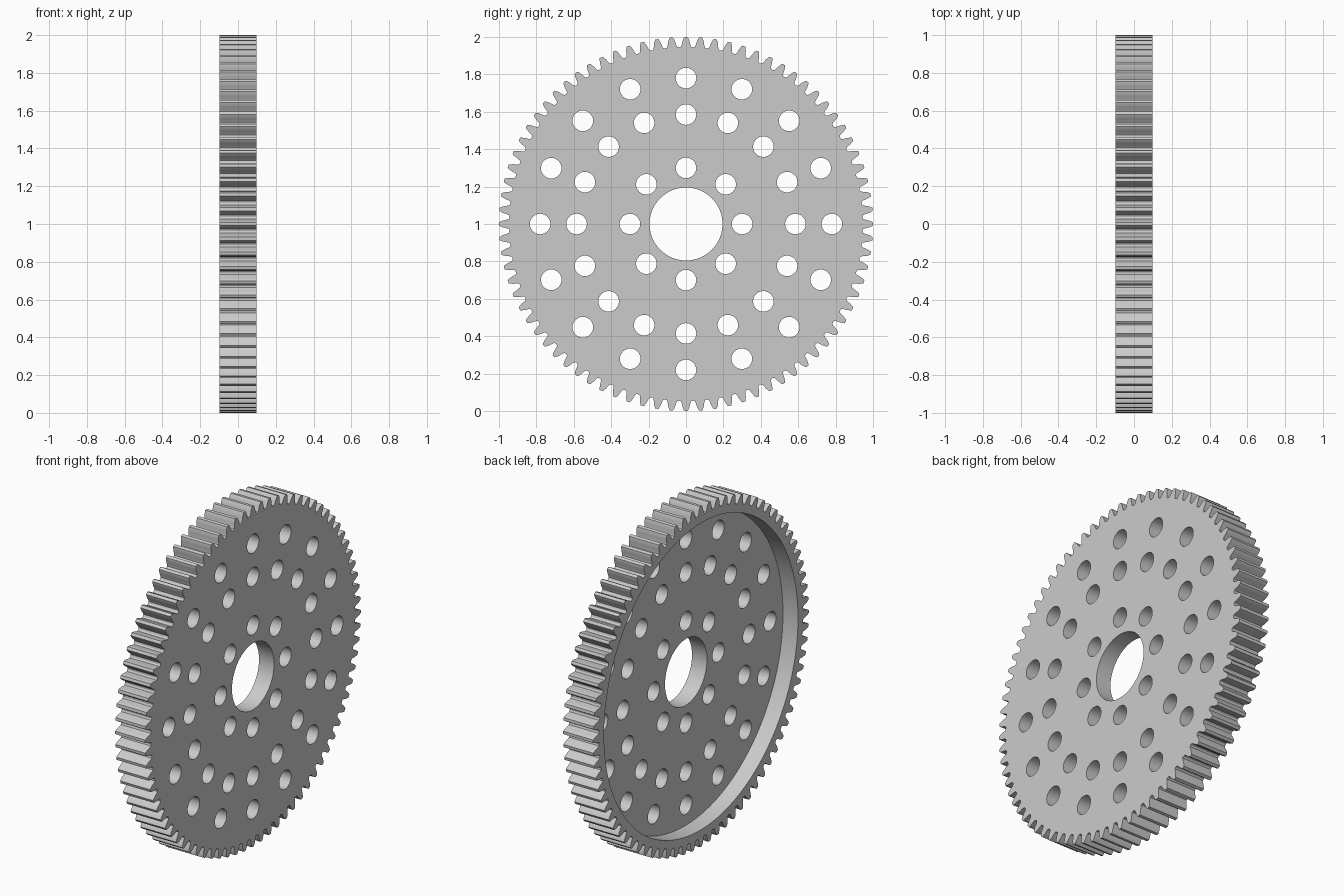
import bpy
import bmesh
from math import sin, cos, pi, radians
from mathutils import Matrix, Vector

if "Cube" in bpy.data.objects:
    bpy.data.objects.remove(bpy.data.objects["Cube"], do_unlink=True)

TEETH = 80
HALF = 0.0975          # half of the thickness
HOLE = 0.055           # bolt hole radius
CENTRE = Vector((0, 0, 1))

metal = bpy.data.materials.new("light_grey_metal")
metal.use_nodes = True
metal.diffuse_color = (0.6, 0.6, 0.6, 1)
metal.node_tree.nodes["Principled BSDF"].inputs["Base Color"].default_value = (0.6, 0.6, 0.6, 1)


def finish(bm, name):
    bmesh.ops.recalc_face_normals(bm, faces=bm.faces)
    mesh = bpy.data.meshes.new(name)
    bm.to_mesh(mesh)
    bm.free()
    mesh.materials.append(metal)
    obj = bpy.data.objects.new(name, mesh)
    bpy.context.collection.objects.link(obj)
    return obj


def add_rod(bm, x0, x1, radius, y=0, z=0, segments=32):
    """Cylinder lying along x from x0 to x1."""
    place = Matrix.Translation(CENTRE + Vector(((x0 + x1) / 2, y, z))) @ Matrix.Rotation(pi / 2, 4, "Y")
    bmesh.ops.create_cone(bm, cap_ends=True, segments=segments, radius1=radius,
                          radius2=radius, depth=x1 - x0, matrix=place)


# Toothed disc: one tooth flank (radius, half angle in degrees), mirrored and repeated
flank = [(0.948, 1.65), (0.956, 1.4), (0.976, 1.12), (0.99, 0.8), (1.0, 0.48)]
tooth = [(0.945, -2.25)] + [(r, -a) for r, a in flank] + [(r, a) for r, a in reversed(flank)]
bm = bmesh.new()
outline = []
for i in range(TEETH):
    for r, a in tooth:
        t = 2 * pi * i / TEETH + radians(a)
        outline.append(bm.verts.new(CENTRE + Vector((-HALF, r * cos(t), r * sin(t)))))
side = bm.faces.new(outline)
extruded = bmesh.ops.extrude_face_region(bm, geom=[side], use_keep_orig=True)
moved = [v for v in extruded["geom"] if isinstance(v, bmesh.types.BMVert)]
bmesh.ops.translate(bm, verts=moved, vec=(2 * HALF, 0, 0))
gear = finish(bm, "spur_gear")

# Shallow recess on one side, leaving a thin rim
bm = bmesh.new()
add_rod(bm, -0.3, 0, 0.9, segments=128)
recess = finish(bm, "recess_cutter")

# Centre bore and three rings of bolt holes
bm = bmesh.new()
add_rod(bm, -0.3, 0.3, 0.195, segments=64)
for ring, count in ((0.3, 8), (0.585, 16), (0.78, 16)):
    for i in range(count):
        t = 2 * pi * i / count
        add_rod(bm, -0.3, 0.3, HOLE, ring * cos(t), ring * sin(t))
holes = finish(bm, "hole_cutter")

# Cut, then drop the cutters
bpy.context.view_layer.objects.active = gear
for cutter in (recess, holes):
    cutter.hide_render = True
    mod = gear.modifiers.new(cutter.name, "BOOLEAN")
    mod.operation = "DIFFERENCE"
    mod.solver = "EXACT"
    mod.object = cutter
    bpy.ops.object.modifier_apply(modifier=mod.name)
    bpy.data.objects.remove(cutter, do_unlink=True)

bpy.ops.object.select_all(action="DESELECT")
gear.select_set(True)
bpy.ops.object.shade_smooth_by_angle(angle=radians(25))
